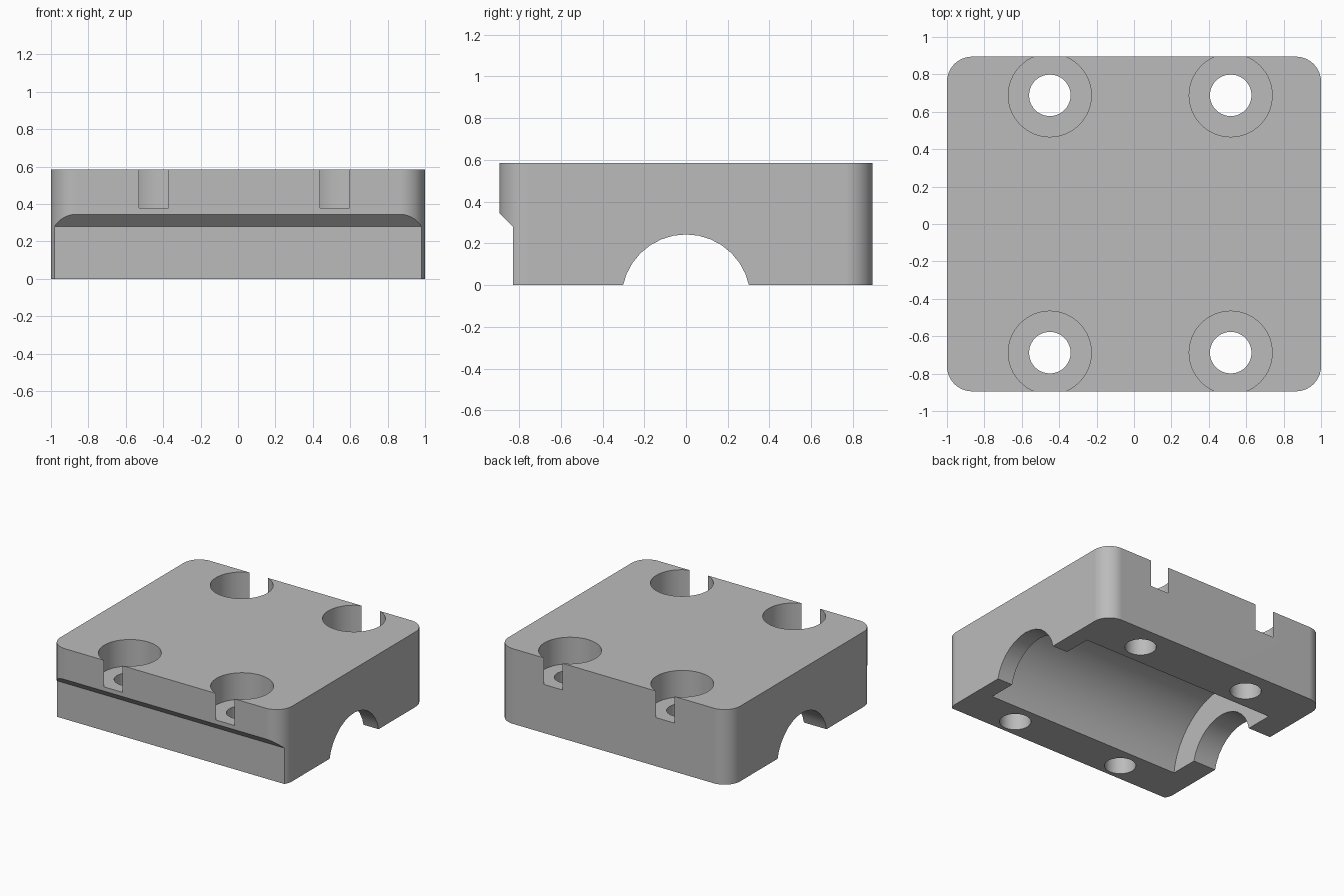
import bpy
import bmesh
from math import sin, cos, pi
from mathutils import Vector

cube = bpy.data.objects.get("Cube")
if cube:
    bpy.data.objects.remove(cube, do_unlink=True)

HALF_X, HALF_Y, HEIGHT, CORNER = 1.0, 0.895, 0.585, 0.135
HOLE_X, HOLE_Y = (-0.45, 0.517), 0.688
BORE_Z = -0.066  # shared axis height of the end arches and the inner bore

grey = bpy.data.materials.new("plain grey")
grey.use_nodes = True
grey.diffuse_color = (0.5, 0.5, 0.5, 1)
grey.node_tree.nodes["Principled BSDF"].inputs["Base Color"].default_value = grey.diffuse_color


def prism(name, outline, low, high, along_x=False):
    """Extrude a 2D outline: xy along z, or yz along x."""
    def place(p, t):
        return (t, p[0], p[1]) if along_x else (p[0], p[1], t)
    bm = bmesh.new()
    base = bm.faces.new([bm.verts.new(place(p, low)) for p in outline])
    move = Vector(place((0, 0), high - low))
    top = bmesh.ops.extrude_face_region(bm, geom=[base], use_keep_orig=True)
    bmesh.ops.translate(bm, vec=move, verts=[v for v in top["geom"] if isinstance(v, bmesh.types.BMVert)])
    bmesh.ops.recalc_face_normals(bm, faces=bm.faces)
    mesh = bpy.data.meshes.new(name)
    bm.to_mesh(mesh)
    bm.free()
    mesh.materials.append(grey)
    obj = bpy.data.objects.new(name, mesh)
    bpy.context.collection.objects.link(obj)
    return obj


def circle(cx, cy, r, n):
    return [(cx + r * cos(2 * pi * i / n), cy + r * sin(2 * pi * i / n)) for i in range(n)]


def rounded_rectangle(hx, hy, r, steps=10):
    points = []
    for quarter, (sx, sy) in enumerate(((1, 1), (-1, 1), (-1, -1), (1, -1))):
        for i in range(steps + 1):
            a = (quarter + i / steps) * pi / 2
            points.append((sx * (hx - r) + r * cos(a), sy * (hy - r) + r * sin(a)))
    return points


# Main block with rounded vertical corners
block = prism("clamp_block", rounded_rectangle(HALF_X, HALF_Y, CORNER), 0, HEIGHT)

# Front relief with a sloped upper edge, end arches and the wider inner bore
relief = [(-0.83, -0.1), (-0.83, 0.28), (-0.93, 0.38), (-1.1, 0.38), (-1.1, -0.1)]
cutters = [
    prism("front_relief_cutter", relief, -1.2, 1.2, True),
    prism("end_arch_cutter", circle(0, BORE_Z, 0.309, 32), -1.2, 1.2, True),
    prism("inner_bore_cutter", circle(0, BORE_Z, 0.524, 64), -0.805, 0.87, True),
]

# Bolt holes with counterbores that break through the walls
for x in HOLE_X:
    for y in (-HOLE_Y, HOLE_Y):
        cutters.append(prism("bolt_hole_cutter", circle(x, y, 0.111, 40), -0.2, 1))
        cutters.append(prism("counterbore_cutter", circle(x, y, 0.222, 64), 0.378, 1))

for cutter in cutters:
    cutter.hide_render = True
    cut = block.modifiers.new(cutter.name, "BOOLEAN")
    cut.operation = "DIFFERENCE"
    cut.solver = "EXACT"
    cut.object = cutter

# Bake the cuts and remove the cutters
bpy.context.view_layer.update()
graph = bpy.context.evaluated_depsgraph_get()
block_mesh = bpy.data.meshes.new_from_object(block.evaluated_get(graph))
block.modifiers.clear()
block.data = block_mesh
for cutter in cutters:
    bpy.data.objects.remove(cutter, do_unlink=True)

# Smooth curved walls, crisp edges, flat large faces
bpy.ops.object.select_all(action="DESELECT")
block.select_set(True)
bpy.context.view_layer.objects.active = block
bpy.ops.object.shade_smooth_by_angle(angle=pi / 6)
block.modifiers.new("flat_face_normals", "WEIGHTED_NORMAL").keep_sharp = True
